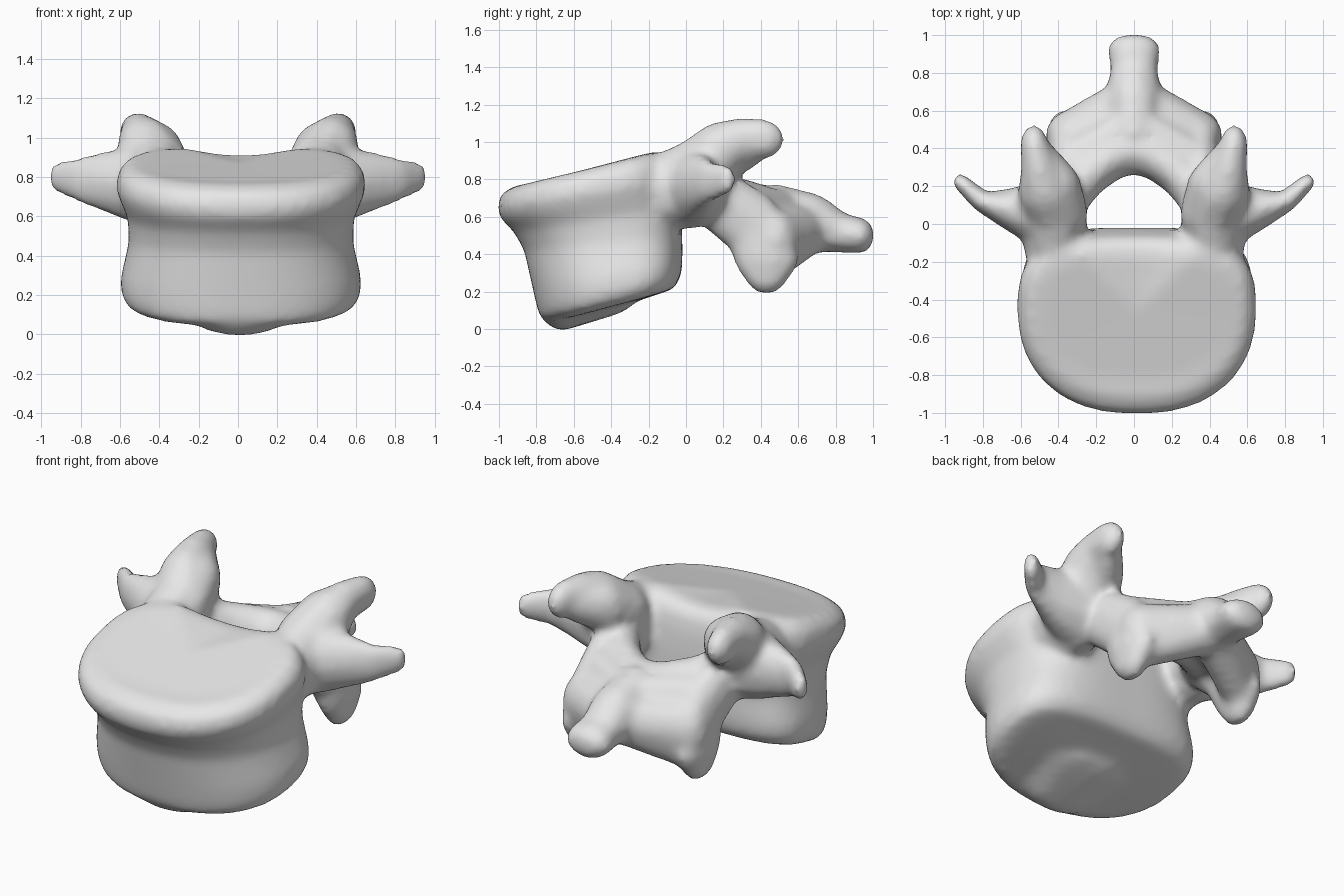
import bpy
import bmesh
import math
from mathutils import Vector

cube = bpy.data.objects.get("Cube")
if cube:
    bpy.data.objects.remove(cube, do_unlink=True)

bone = bpy.data.materials.new("bone_grey")
bone.use_nodes = True
grey = (0.8, 0.8, 0.8, 1)
bone.diffuse_color = grey
bone.node_tree.nodes["Principled BSDF"].inputs["Base Color"].default_value = grey

solid = bmesh.new()


def ellipsoid_points(centre, radii):
    temp = bmesh.new()
    bmesh.ops.create_icosphere(temp, subdivisions=2, radius=1)
    pts = [Vector(centre) + Vector(a * b for a, b in zip(v.co, radii)) for v in temp.verts]
    temp.free()
    return pts


def add_limb(nodes, sides=(1, -1)):
    """Hull each neighbouring pair of ellipsoids into one tapering limb."""
    for side in sides:
        for pair in zip(nodes, nodes[1:]):
            temp = bmesh.new()
            for centre, radii in pair:
                for p in ellipsoid_points(centre, radii):
                    temp.verts.new((p.x * side, p.y, p.z))
            bmesh.ops.convex_hull(temp, input=temp.verts[:])
            loose = [v for v in temp.verts if not v.link_faces]
            bmesh.ops.delete(temp, geom=loose, context='VERTS')
            bmesh.ops.recalc_face_normals(temp, faces=temp.faces[:])
            piece = bpy.data.meshes.new("piece")
            temp.to_mesh(piece)
            temp.free()
            solid.from_mesh(piece)
            bpy.data.meshes.remove(piece)


def power(value, exponent):
    return math.copysign(abs(value) ** exponent, value)


def body_ring(z_front, z_back, y_front, y_back, width, lift, count=64):
    """Tilted outline with a hollow back; lift raises its rear corners."""
    middle = y_front + (y_back - y_front) * 0.57
    ring = []
    for i in range(count):
        a = 2 * math.pi * i / count
        back = math.sin(a) > 0
        e = 2 / 2.7 if back else 2 / 2.3
        x = power(math.cos(a), e)
        y = middle + power(math.sin(a), e) * ((y_back - middle) if back else (middle - y_front))
        if back:
            y -= 0.04 * (1 - x * x) * math.sin(a)
        t = (y - y_front) / (y_back - y_front)
        z = z_front + t * (z_back - z_front) + lift * t * min(1, 3 * x * x)
        ring.append(solid.verts.new((x * width + 0.015, y, z)))
    return ring


def cap(ring, offset):
    centre = sum((v.co for v in ring), Vector()) / len(ring)
    hub = solid.verts.new(centre + Vector((0, 0, offset)))
    for i, v in enumerate(ring):
        solid.faces.new((v, ring[(i + 1) % len(ring)], hub))


# Vertebral body: front height, back height, front y, back y, half width, lift
profile = [
    (0.035, 0.20, -0.73, -0.10, 0.51, 0),
    (0.06, 0.22, -0.78, -0.03, 0.58, 0),
    (0.13, 0.28, -0.80, 0.01, 0.61, 0),
    (0.22, 0.35, -0.82, 0.02, 0.61, 0),
    (0.42, 0.50, -0.865, 0.02, 0.57, 0),
    (0.52, 0.65, -0.92, 0.01, 0.575, 0),
    (0.59, 0.74, -0.99, 0.0, 0.61, 0),
    (0.65, 0.80, -1.01, -0.01, 0.635, 0.01),
    (0.72, 0.87, -0.99, -0.03, 0.625, 0.03),
    (0.765, 0.91, -0.92, -0.07, 0.57, 0.05),
    (0.78, 0.92, -0.82, -0.13, 0.48, 0.04),
]
rings = [body_ring(*row) for row in profile]
for low, high in zip(rings, rings[1:]):
    for i in range(len(low)):
        j = (i + 1) % len(low)
        solid.faces.new((low[i], low[j], high[j], high[i]))
cap(rings[0], -0.02)
cap(rings[-1], 0)

# Lower front lip
add_limb([((0.01, -0.66, 0.10), (0.26, 0.12, 0.11)),
          ((0.01, -0.48, 0.17), (0.36, 0.22, 0.11))], (1,))
# Pedicles rising into the upper joint processes
add_limb([((0.42, -0.12, 0.74), (0.17, 0.15, 0.21)),
          ((0.42, 0.05, 0.78), (0.18, 0.16, 0.25)),
          ((0.47, 0.17, 0.95), (0.15, 0.14, 0.16)),
          ((0.50, 0.28, 1.02), (0.10, 0.14, 0.11)),
          ((0.53, 0.42, 1.015), (0.075, 0.11, 0.11))])
# Inner rims of the upper joints
add_limb([((0.36, 0.05, 0.85), (0.12, 0.13, 0.14)),
          ((0.40, 0.21, 0.93), (0.12, 0.12, 0.15)),
          ((0.49, 0.35, 0.98), (0.08, 0.10, 0.11))])
# Side processes
add_limb([((0.48, 0.05, 0.76), (0.17, 0.18, 0.21)),
          ((0.66, 0.08, 0.775), (0.10, 0.11, 0.16)),
          ((0.80, 0.115, 0.785), (0.07, 0.05, 0.12)),
          ((0.92, 0.225, 0.80), (0.045, 0.045, 0.08))])
# Lower joint processes
add_limb([((0.36, 0.17, 0.69), (0.12, 0.12, 0.19)),
          ((0.35, 0.37, 0.54), (0.11, 0.16, 0.19)),
          ((0.38, 0.43, 0.37), (0.09, 0.18, 0.12)),
          ((0.38, 0.43, 0.30), (0.08, 0.12, 0.12))])
# Arch plates behind the canal
add_limb([((0.33, 0.14, 0.70), (0.11, 0.10, 0.15)),
          ((0.25, 0.26, 0.66), (0.12, 0.12, 0.16)),
          ((0.11, 0.36, 0.63), (0.10, 0.13, 0.16)),
          ((0.0, 0.39, 0.62), (0.10, 0.13, 0.16))])
add_limb([((0.30, 0.36, 0.61), (0.12, 0.12, 0.15)),
          ((0.0, 0.54, 0.60), (0.12, 0.12, 0.15))])
# Webs from the lower joints to the rear process
add_limb([((0.37, 0.47, 0.47), (0.10, 0.12, 0.17)),
          ((0.0, 0.66, 0.54), (0.14, 0.13, 0.14)),
          ((0.36, 0.46, 0.38), (0.08, 0.11, 0.13))])
# Rear process
add_limb([((0.0, 0.48, 0.63), (0.13, 0.12, 0.15)),
          ((0.0, 0.68, 0.57), (0.15, 0.12, 0.16)),
          ((0.0, 0.82, 0.515), (0.13, 0.10, 0.11)),
          ((0.0, 0.93, 0.50), (0.145, 0.08, 0.10))], (1,))

# Fuse the parts into one smooth bone
mesh = bpy.data.meshes.new("vertebra")
solid.to_mesh(mesh)
solid.free()
mesh.materials.append(bone)
vertebra = bpy.data.objects.new("vertebra", mesh)
bpy.context.collection.objects.link(vertebra)
mesh.shade_smooth()
remesh = vertebra.modifiers.new("fuse", 'REMESH')
remesh.mode = 'VOXEL'
remesh.voxel_size = 0.022
remesh.use_smooth_shade = True
soften = vertebra.modifiers.new("soften", 'SMOOTH')
soften.factor = 0.5
soften.iterations = 14
